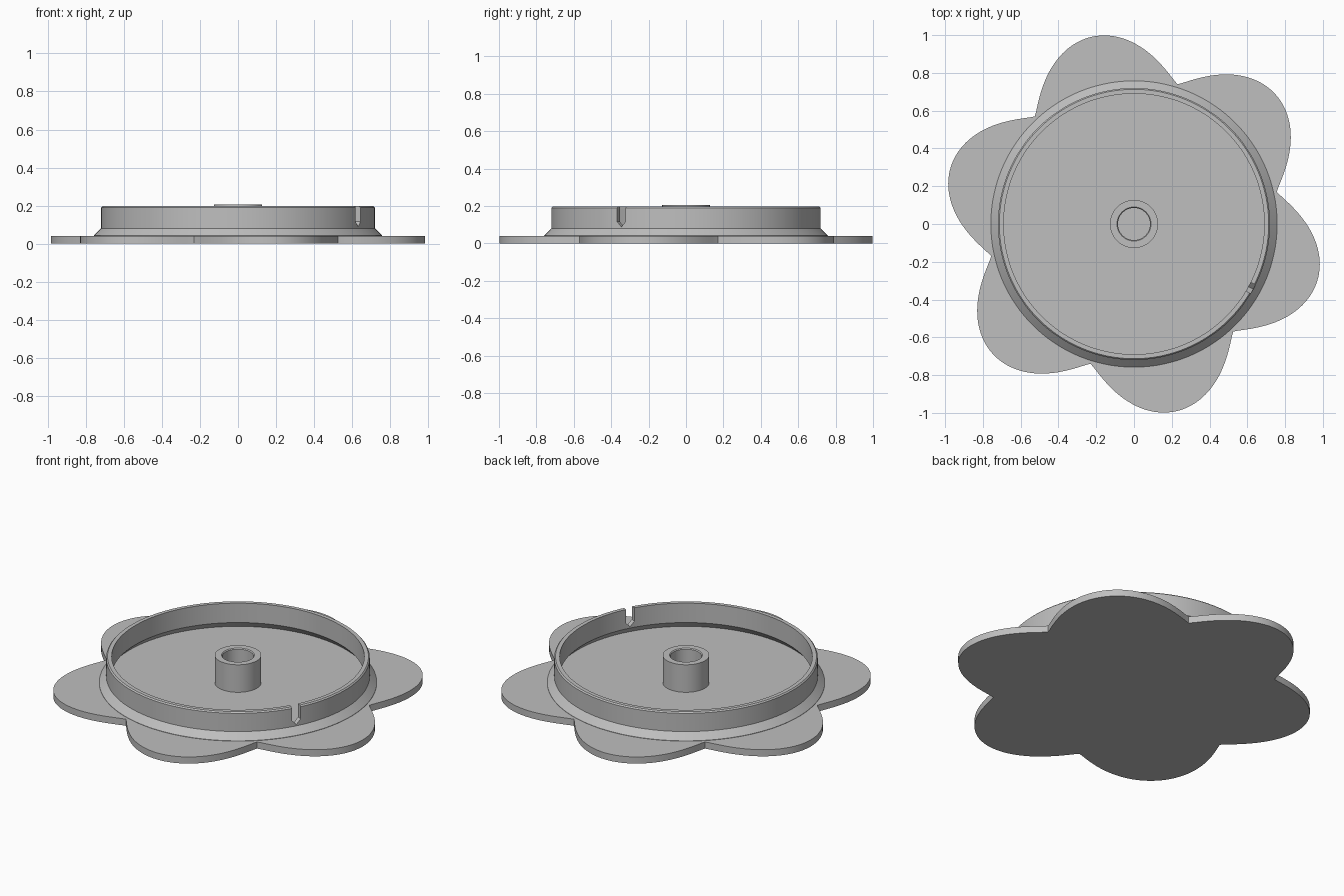
import bpy, bmesh, math
from mathutils import Matrix

if "Cube" in bpy.data.objects:
    bpy.data.objects.remove(bpy.data.objects["Cube"])

GREY = (0.52, 0.52, 0.52, 1)
grey = bpy.data.materials.new("plain grey")
grey.use_nodes = True
grey.diffuse_color = GREY
grey.node_tree.nodes["Principled BSDF"].inputs["Base Color"].default_value = GREY


def finish(bm, name):
    bmesh.ops.recalc_face_normals(bm, faces=bm.faces)
    mesh = bpy.data.meshes.new(name)
    bm.to_mesh(mesh)
    bm.free()
    mesh.materials.append(grey)
    obj = bpy.data.objects.new(name, mesh)
    bpy.context.collection.objects.link(obj)
    return obj


def prism(name, points, direction):
    """Solid made by extruding a closed outline."""
    bm = bmesh.new()
    face = bm.faces.new([bm.verts.new(p) for p in points])
    out = bmesh.ops.extrude_face_region(bm, geom=[face], use_keep_orig=True)
    verts = [g for g in out["geom"] if isinstance(g, bmesh.types.BMVert)]
    bmesh.ops.translate(bm, verts=verts, vec=direction)
    return finish(bm, name)


def lathe(name, profile, steps):
    """Closed (radius, height) outline turned around the z axis."""
    bm = bmesh.new()
    verts = [bm.verts.new((r, 0, z)) for r, z in profile]
    edges = [bm.edges.new((v, verts[i - 1])) for i, v in enumerate(verts)]
    bmesh.ops.spin(bm, geom=verts + edges, cent=(0, 0, 0), axis=(0, 0, 1),
                   angle=math.tau, steps=steps)
    bmesh.ops.remove_doubles(bm, verts=bm.verts, dist=0.0005)
    return finish(bm, name)


def smooth(obj):
    bpy.ops.object.select_all(action="DESELECT")
    obj.select_set(True)
    bpy.context.view_layer.objects.active = obj
    bpy.ops.object.shade_smooth_by_angle(angle=math.radians(25))


# Six-petalled base plate
NOTCH_ANGLE = math.radians(12.7)
outline = []
for i in range(288):
    a = math.tau * i / 288
    r = 0.775 + 0.241 * abs(math.sin(3 * a)) ** 1.15
    outline.append((r * math.cos(a + NOTCH_ANGLE), r * math.sin(a + NOTCH_ANGLE), 0))
base = prism("petal_base", outline, (0, 0, 0.04))

# Thin rim wall with a flared, hollow foot
rim = lathe("rim_wall", [
    (0.758, 0.036), (0.758, 0.042), (0.72, 0.08), (0.72, 0.19), (0.713, 0.197),
    (0.69, 0.197), (0.69, 0.08), (0.73, 0.036)], 144)

# Pointed slot cut through the rim
half = 0.026
slot = prism("slot_cutter", [
    (0.64, -half, 0.3), (0.64, -half, 0.116), (0.64, 0, 0.088),
    (0.64, half, 0.116), (0.64, half, 0.3)], (0.15, 0, 0))
slot.data.transform(Matrix.Rotation(math.radians(-28.7), 4, "Z"))
slot.hide_render = True
cut = rim.modifiers.new("slot", "BOOLEAN")
cut.operation = "DIFFERENCE"
cut.solver = "EXACT"
cut.object = slot
bpy.context.view_layer.objects.active = rim
bpy.ops.object.modifier_apply(modifier=cut.name)
bpy.data.objects.remove(slot)

# Hollow centre hub
hub = lathe("centre_hub", [
    (0.127, 0.036), (0.127, 0.206), (0.09, 0.206), (0.085, 0.201), (0.085, 0.036)], 72)

for part in (base, rim, hub):
    smooth(part)
